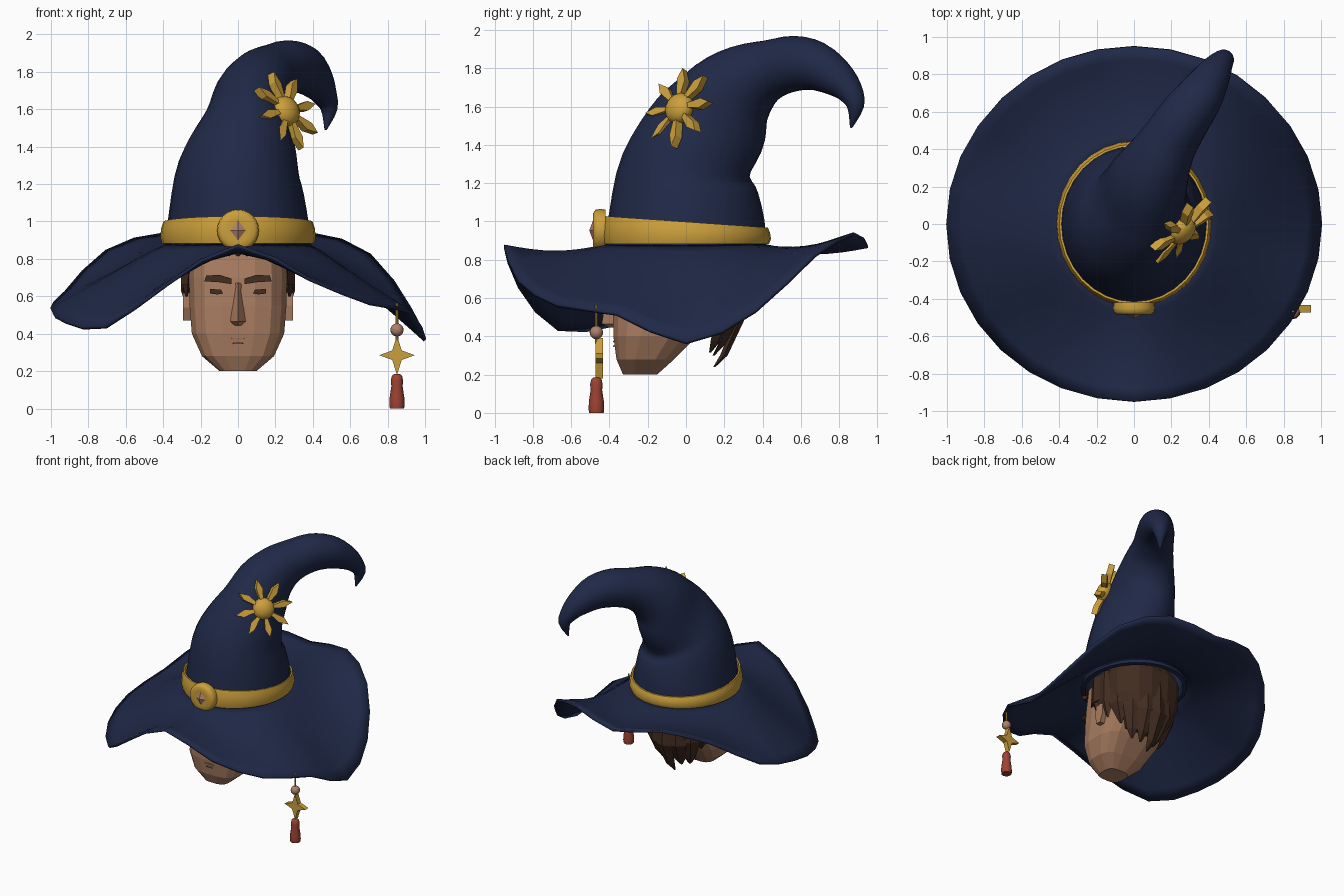
import bpy, bmesh, math
from math import sin, cos, pi, radians
from mathutils import Vector, Matrix, Quaternion

cube = bpy.data.objects.get("Cube")
if cube:
    bpy.data.objects.remove(cube, do_unlink=True)


def material(name, *rgb):
    m = bpy.data.materials.new(name)
    m.use_nodes = True
    m.diffuse_color = (*rgb, 1)
    bsdf = m.node_tree.nodes["Principled BSDF"]
    bsdf.inputs["Base Color"].default_value = (*rgb, 1)
    bsdf.inputs["Roughness"].default_value = 0.8
    return m


NAVY = material("navy felt", .014, .022, .064)
GOLD = material("gold", .6, .35, .045)
SKIN = material("skin", .4, .205, .12)
HAIR = material("brown hair", .055, .026, .015)
RED = material("red tassel", .34, .055, .033)
ROSE = material("rose stone", .42, .22, .15)
LIP = material("lip", .35, .17, .1)


def finish(name, bm, mat, smooth=False):
    bmesh.ops.recalc_face_normals(bm, faces=bm.faces[:])
    mesh = bpy.data.meshes.new(name)
    bm.to_mesh(mesh)
    bm.free()
    mesh.materials.append(mat)
    ob = bpy.data.objects.new(name, mesh)
    bpy.context.scene.collection.objects.link(ob)
    if smooth:
        bpy.ops.object.select_all(action='DESELECT')
        bpy.context.view_layer.objects.active = ob
        ob.select_set(True)
        bpy.ops.object.shade_smooth_by_angle(angle=radians(50))
    return ob


def add_loft(bm, rings, caps=True):
    """Skin a list of equal closed rings."""
    rows = [[bm.verts.new(p) for p in r] for r in rings]
    n = len(rows[0])
    for a, b in zip(rows, rows[1:]):
        for i in range(n):
            j = (i + 1) % n
            bm.faces.new((a[i], a[j], b[j], b[i]))
    if caps:
        bm.faces.new(rows[0][::-1])
        bm.faces.new(rows[-1])


def loft(name, rings, mat, smooth=False, caps=True):
    bm = bmesh.new()
    add_loft(bm, rings, caps)
    return finish(name, bm, mat, smooth)


def oval(z, rx, ry, n=32, cx=0, cy=0):
    return [Vector((cx + rx * sin(2*pi*i/n), cy - ry * cos(2*pi*i/n), z)) for i in range(n)]


def catmull(p0, p1, p2, p3, t):
    return .5 * (2*p1 + (p2-p0)*t + (2*p0-5*p1+4*p2-p3)*t*t + (3*p1-p0-3*p2+p3)*t**3)


def frame(pos, normal):
    n = Vector(normal).normalized()
    x = Vector((0, 0, 1)).cross(n).normalized()
    y = n.cross(x)
    return Matrix.Translation(pos) @ Matrix((x, y, n)).transposed().to_4x4()


def add_prism(bm, pts, thick, mx):
    add_loft(bm, [[mx @ Vector((x, y, s * thick / 2)) for x, y in pts] for s in (-1, 1)])


def ball(name, mx, scale, mat, smooth=True, u=16, v=10):
    bm = bmesh.new()
    bmesh.ops.create_uvsphere(bm, u_segments=u, v_segments=v, radius=1,
                              matrix=mx @ Matrix.Diagonal((*scale, 1)))
    return finish(name, bm, mat, smooth)


# Wavy brim: rim height every 22.5 degrees, from the front towards +x
rim = [.87, .69, .56, .515, .365, .53, .82, .935, .87, .935, .84, .62, .53, .46, .435, .66]
edge = []
for i in range(16):
    q = [rim[(i + k) % 16] for k in (-1, 0, 1, 2)]
    edge += [q[1], catmull(*q, .5)]
rings = []
for k in range(9):
    t = k / 8
    ring = oval(0, .37 + .63 * t, .40 + .55 * t)
    for p, e in zip(ring, edge):
        p.z = .875 + (e - .875) * t ** 1.35 - .035 * sin(pi * t)
    rings.append(ring)
brim = loft("hat_brim", rings, NAVY, True, caps=False)
thick = brim.modifiers.new("thickness", 'SOLIDIFY')
thick.thickness = .018
thick.offset = 0
collar = [oval(.9, .39, .42), oval(.84, .385, .41), oval(.835, .355, .38), oval(.9, .355, .38)]
loft("brim_collar", collar + collar[:1], NAVY, True, caps=False)

# Bent crown: centre x, y, z, half width and half depth along its spine
spine = [Vector(p) for p in (
    (0, 0, .87, .388, .42), (0, 0, 1.0, .376, .41), (0, 0, 1.22, .34, .365),
    (.025, .045, 1.375, .295, .32), (.05, .14, 1.52, .232, .3), (.08, .23, 1.655, .21, .245),
    (.13, .335, 1.745, .18, .195), (.19, .445, 1.795, .155, .155),
    (.27, .57, 1.825, .142, .145), (.35, .68, 1.81, .125, .13),
    (.415, .785, 1.75, .098, .1), (.46, .855, 1.68, .07, .07),
    (.487, .885, 1.6, .045, .045), (.468, .862, 1.49, .006, .006))]
pts = []
padded = [spine[0]] + spine + [spine[-1]]
for i in range(len(spine) - 1):
    pts += [catmull(*padded[i:i + 4], t / 3) for t in range(3)]
pts.append(spine[-1])
centres = [Vector(p[:3]) for p in pts]
rings, turn, last = [], Quaternion(), Vector((0, 0, 1))
for i, (p, c) in enumerate(zip(pts, centres)):
    tangent = centres[min(i + 1, len(pts) - 1)] - centres[max(i - 1, 0)]
    turn = last.rotation_difference(tangent) @ turn
    last = tangent
    rings.append([turn @ v + c for v in oval(0, p[3], p[4], 28)])
bm = bmesh.new()
add_loft(bm, rings, caps=False)
finish("hat_crown", bm, NAVY, True)

# Gold band, tilted slightly along its top
rings = []
for h, r in ((0, .387), (0, .406), (.3, .416), (.7, .411), (1, .399), (1, .387)):
    ring = oval(0, r, r + .028)
    for p in ring:
        p.z = .883 + h * (.115 - .07 * p.y)
    rings.append(ring)
loft("hat_band", rings + [rings[0]], GOLD, True, caps=False)

# Round buckle and its faceted stone
face = frame((0, -.45, .953), (0, -1, 0))
disk = [(.108, -.03), (.112, .0), (.108, .022), (.09, .035), (.06, .035)]
loft("buckle", [[face @ v for v in oval(z, r, r, 24)] for r, z in disk], GOLD, True)
ball("buckle_stone", face @ Matrix.Translation((0, 0, .03)), (.052, .067, .025), ROSE, False, 4, 2)

# Sun ornament: dome and eight leaf-shaped rays
sun = frame((.257, -.035, 1.59), (.68, -.66, .36))
ball("sun_dome", sun, (.084, .084, .06), GOLD)
bm = bmesh.new()
leaf = [(-.012, .07), (.012, .07), (.03, .15), (.008, .22), (-.02, .165)]
for k in range(8):
    add_prism(bm, leaf, .045, sun @ Matrix.Rotation(k * pi / 4 + .2, 4, 'Z')
              @ Matrix.Rotation(.15, 4, 'Y'))
finish("sun_rays", bm, GOLD)

# Hanging charm: cord, bead, four-pointed star, tassel
cx, cy = .85, -.468
loft("charm_cord", [oval(z, .007, .007, 8, cx, cy) for z in (.36, .565)], GOLD)
ball("charm_bead", Matrix.Translation((cx, cy, .42)), (.035,) * 3, ROSE)
bm = bmesh.new()
star = []
for k in range(8):
    r = .036 if k % 2 else (.095, .105)[k // 2 % 2 == 0]
    star.append((r * sin(k * pi / 4), r * cos(k * pi / 4)))
add_prism(bm, star, .04, frame((cx, cy + .015, .285), (0, -1, 0)))
finish("charm_star", bm, GOLD)
tassel = [(0, .038), (.02, .041), (.06, .039), (.12, .03), (.15, .033), (.175, .027), (.185, .015)]
loft("tassel", [oval(z, r, r, 12, cx, cy) for z, r in tassel], RED, True)


# Faceted head: height, half width, front y, back y
def squarish(z, w, front, back, n=16, power=.65):
    ring = []
    for i in range(n):
        s, c = sin(2*pi*(i + .5)/n), cos(2*pi*(i + .5)/n)
        ring.append(Vector((w * math.copysign(abs(s)**power, s), (front + back) / 2
                    - (back - front) / 2 * math.copysign(abs(c)**power, c), z)))
    return ring


loft("head", [squarish(*r) for r in (
    (.2, .1, -.33, -.15), (.28, .195, -.365, -.06), (.4, .25, -.382, .06),
    (.55, .262, -.385, .2), (.7, .265, -.375, .27), (.85, .26, -.35, .28),
    (.95, .2, -.28, .22))], SKIN)

# Facial features
bm = bmesh.new()
add_loft(bm, [[Vector((x * w, y, z)) for x, y in ((-1, -.36), (0, tip), (1, -.36))]
              for z, w, tip in ((.445, .035, -.4), (.465, .055, -.44), (.53, .045, -.43),
                                (.63, .025, -.4), (.67, .03, -.385))])
finish("nose", bm, SKIN)
bm = bmesh.new()
for z, w in ((.372, .045), (.348, .03)):
    add_prism(bm, [(-w, -.003), (w, -.003), (w * .7, .005), (-w * .7, .005)], .008,
              frame((0, -.377, z), (0, -1, -.12)))
finish("mouth", bm, LIP)
for side, label in ((1, "left"), (-1, "right")):
    bm = bmesh.new()
    add_prism(bm, [(side * x, z) for x, z in ((.035, .665), (.1, .675), (.18, .68), (.17, .71),
                                             (.1, .715), (.035, .695))], .04,
              frame((0, -.378, 0), (0, -1, 0)))
    finish(label + "_brow", bm, HAIR)
    bm = bmesh.new()
    add_prism(bm, [(side * x, z) for x, z in ((.08, .615), (.11, .61), (.15, .615),
                                             (.15, .64), (.09, .635))], .02,
              frame((0, -.379, 0), (0, -1, 0)))
    finish(label + "_eye", bm, HAIR)
    ear = [(-.03, .47), (.015, .47), (.045, .54), (.04, .62), (-.03, .62), (-.04, .55)]
    bm = bmesh.new()
    add_prism(bm, ear, .05, frame((side * .268, -.06, 0), (side, 0, 0)))
    finish(label + "_ear", bm, SKIN)

# Hair: cap over the back, broad pointed locks around it, fringe under the hat
loft("hair_cap", [squarish(z, w, front, b, 16, .8) for z, w, front, b in (
    (.42, .14, -.05, .2), (.54, .24, -.12, .27), (.65, .28, -.15, .3), (.85, .29, -.15, .31),
    (.93, .25, -.15, .27))], HAIR)
bm = bmesh.new()
for k in range(11):
    a = radians(80 + k * 20)
    back = max(0, -cos(a))
    tip = .6 - .32 * back - .04 * (k % 2)
    lock = []
    for z, f, w, d in ((.88, .97, .08, .03), (.66 - .16 * back, 1.02, .075, .025),
                       (tip + .06, 1 - .25 * back, .04, .02), (tip, 1 - .4 * back, .008, .006)):
        out, across = Vector((sin(a), -cos(a), 0)), Vector((cos(a), sin(a), 0))
        mid = Vector((.28 * f * sin(a), -.05 - .33 * f * cos(a), z))
        lock.append([mid + across * w, mid + out * d, mid - across * w, mid - out * d])
    add_loft(bm, lock)
finish("hair_locks", bm, HAIR)
bm = bmesh.new()
for k in range(-4, 5):
    x, y = k * .052, -.36 + .03 * (k / 4) ** 2
    add_loft(bm, [[Vector((x + i * w, y + j, z)) for i, j in ((-1, 0), (0, -.015), (1, 0), (0, .03))]
                  for z, w in ((.9, .03), (.84, .026), (.815, .008))])
finish("hair_fringe", bm, HAIR)
